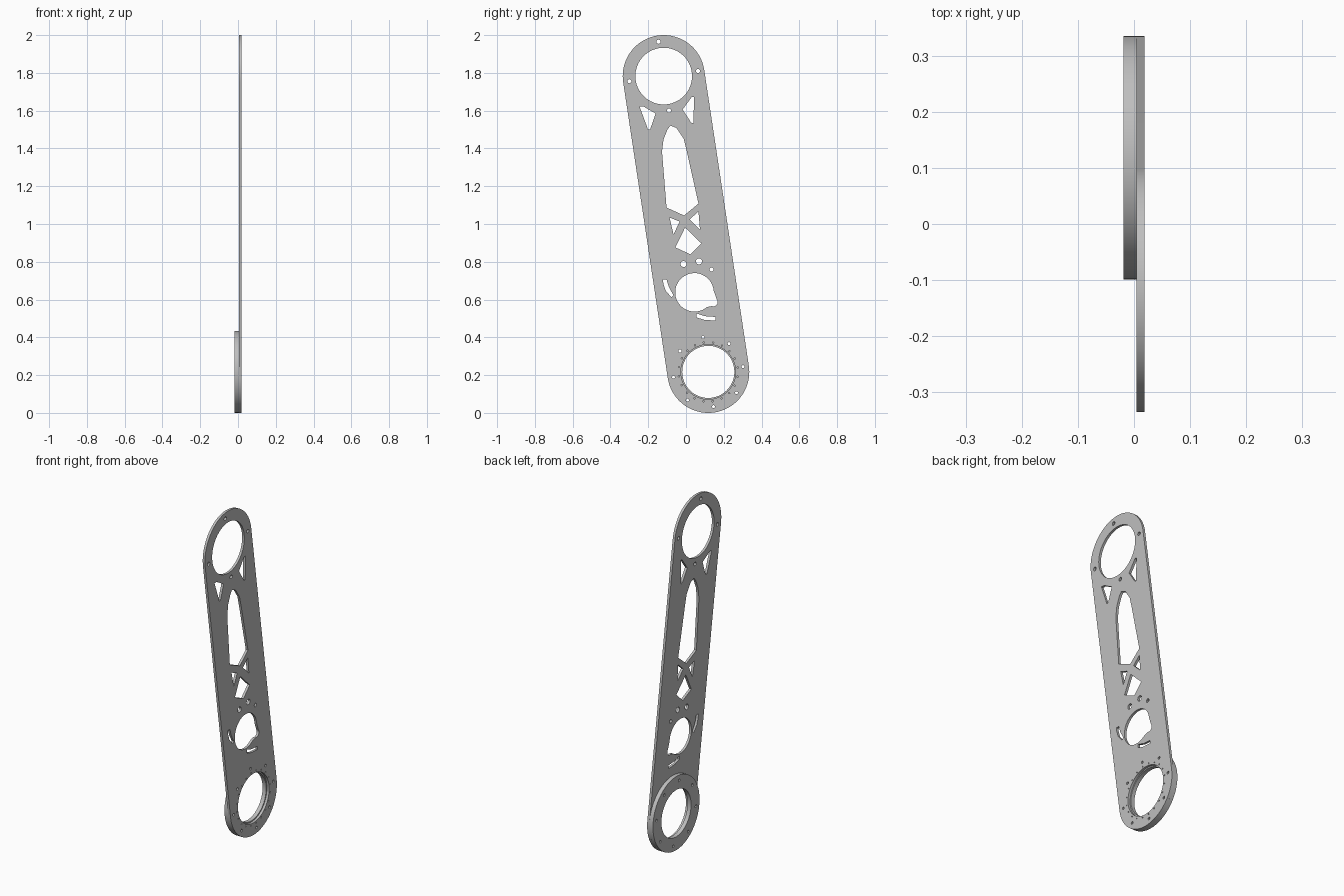
import bpy
import bmesh
from math import sin, cos, radians
from mathutils import Matrix

cube = bpy.data.objects.get("Cube")
if cube:
    bpy.data.objects.remove(cube, do_unlink=True)

metal = bpy.data.materials.new("light grey metal")
metal.use_nodes = True
GREY = (0.52, 0.52, 0.52, 1)
metal.diffuse_color = GREY
metal.node_tree.nodes["Principled BSDF"].inputs["Base Color"].default_value = GREY

# Shared dimensions, as (y, z) points in the plane of the plate
TOP, BOTTOM = (-0.118, 1.783), (0.118, 0.217)
RADIUS = 0.217
TILT = 8.57
X_BACK, X_JOINT, X_FACE = -0.019, 0.0045, 0.019


def arc(centre, r, start=0, end=360, n=48):
    """Points along an arc; a full turn leaves out the repeated end point."""
    steps = n if end - start == 360 else n - 1
    angles = [radians(start + (end - start) * i / steps) for i in range(n)]
    return [(centre[0] + r * cos(a), centre[1] + r * sin(a)) for a in angles]


def bolt_circle(centre, r, count, hole, start, n=12):
    return [arc(p, hole, n=n) for p in arc(centre, r, start, start + 360, count)]


def sheet(name, loops, x0, x1):
    """Extrude an outline with holes from x0 to x1."""
    curve = bpy.data.curves.new(name, "CURVE")
    curve.dimensions = "2D"
    curve.fill_mode = "BOTH"
    curve.extrude = (x1 - x0) / 2
    for loop in loops:
        spline = curve.splines.new("POLY")
        spline.points.add(len(loop) - 1)
        for point, (y, z) in zip(spline.points, loop):
            point.co = (y, z, 0, 1)
        spline.use_cyclic_u = True
    helper = bpy.data.objects.new(name + " outline", curve)
    bpy.context.collection.objects.link(helper)
    depsgraph = bpy.context.evaluated_depsgraph_get()
    mesh = bpy.data.meshes.new_from_object(helper.evaluated_get(depsgraph))
    bpy.data.objects.remove(helper, do_unlink=True)
    # Stand the sheet up: local x, y, z become y, z, x
    mesh.transform(Matrix(((0, 0, 1, (x0 + x1) / 2), (1, 0, 0, 0),
                           (0, 1, 0, 0), (0, 0, 0, 1))))
    bm = bmesh.new()
    bm.from_mesh(mesh)
    bmesh.ops.remove_doubles(bm, verts=bm.verts, dist=0.00005)
    bmesh.ops.recalc_face_normals(bm, faces=bm.faces)
    bm.to_mesh(mesh)
    bm.free()
    mesh.materials.clear()
    mesh.materials.append(metal)
    obj = bpy.data.objects.new(name, mesh)
    bpy.context.collection.objects.link(obj)
    bpy.ops.object.select_all(action="DESELECT")
    obj.select_set(True)
    bpy.context.view_layer.objects.active = obj
    bpy.ops.object.shade_smooth_by_angle(angle=radians(30))
    return obj


# Side plate outline: two round ends joined by straight edges
outline = arc(TOP, RADIUS, TILT, 180 + TILT) + arc(BOTTOM, RADIUS, 180 + TILT, 360 + TILT)

# Large openings at both ends with their bolt holes
holes = [arc(TOP, 0.15, n=64), arc(BOTTOM, 0.145, n=64)]
holes += bolt_circle(TOP, 0.184, 4, 0.011, 90 + TILT)
main_bolts = bolt_circle(BOTTOM, 0.186, 8, 0.008, 90 + TILT)
holes += main_bolts
holes += bolt_circle(BOTTOM, 0.157, 20, 0.004, TILT, n=8)

# Lightening cutouts: upper triangles, long window, lower triangles, kite
holes += [
    [(-.246, 1.622), (-.225, 1.622), (-.161, 1.585), (-.19, 1.5), (-.201, 1.5)],
    [(.042, 1.672), (.03, 1.672), (-.018, 1.606), (.027, 1.537), (.04, 1.532)],
    [(-.082, 1.521), (-.05, 1.508), (-.013, 1.453), (.003, 1.39), (.066, 1.108),
     (-.01, 1.045), (-.103, 1.087), (-.127, 1.384), (-.119, 1.447), (-.098, 1.5)],
    [(-.087, 1.034), (-.034, 1.013), (-.066, .944)],
    [(.066, 1.066), (.019, 1.024), (.074, .971)],
    [(-.005, .981), (.082, .897), (.024, .839), (-.056, .876)],
]

# Motor opening with a side lobe, adjusting slots and small fixing holes
holes.append(arc((.045, .638), .102, 5, 310, 40)
             + arc((.145, .587), .023, -110, 40, 10))
holes += [
    [(-.122, .706), (-.103, .706), (-.09, .665), (-.066, .622),
     (-.077, .611), (-.108, .648), (-.12, .685)],
    [(.056, .526), (.1, .512), (.156, .508), (.156, .489), (.1, .492), (.056, .505)],
    arc((-.013, .788), .016, n=16),
    arc((.069, .802), .016, n=16),
    arc((.135, .759), .011, n=12),
]
sheet("side_plate", [outline] + holes, X_JOINT, X_FACE)

# Thick bearing ring on the inner face
sheet("bearing_ring", [arc(BOTTOM, RADIUS, n=72), arc(BOTTOM, 0.138, n=64)] + main_bolts,
      X_BACK, X_JOINT)
